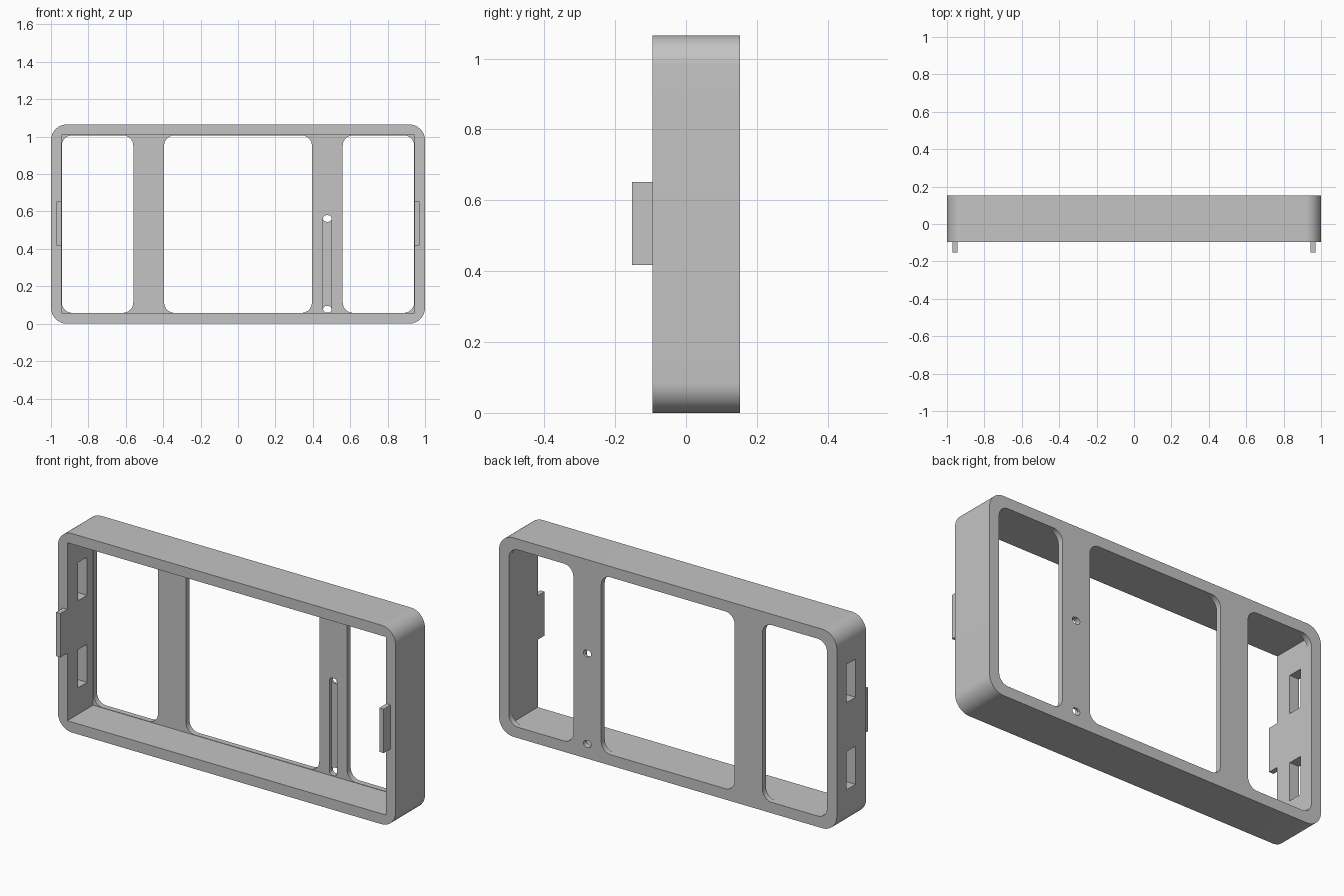
import bpy, bmesh, math

cube = bpy.data.objects.get("Cube")
if cube:
    bpy.data.objects.remove(cube, do_unlink=True)

grey = bpy.data.materials.new("matte grey")
grey.use_nodes = True
grey.diffuse_color = (0.55, 0.55, 0.55, 1)
grey.node_tree.nodes["Principled BSDF"].inputs["Base Color"].default_value = grey.diffuse_color

FRONT, BACK, HEIGHT = -0.095, 0.153, 1.065
WALL_X, FLOOR, CEILING = 0.944, 0.056, 1.009
PLATE = BACK - 0.03            # front face of the thin back plate
MID = HEIGHT / 2


def prism(name, x, y, z, radius=0, steps=10):
    """Block with its corners rounded as seen from the front; x, y, z are ranges."""
    bm = bmesh.new()
    corners = ((x[1], z[1], -1, -1), (x[0], z[1], 1, -1), (x[0], z[0], 1, 1), (x[1], z[0], -1, 1))
    verts = []
    for i, (cx, cz, sx, sz) in enumerate(corners):
        for k in range(steps + 1 if radius else 1):
            a = math.pi / 2 * (i + k / steps)
            verts.append(bm.verts.new((cx + radius * (sx + math.cos(a)), y[0],
                                       cz + radius * (sz + math.sin(a)))))
    bmesh.ops.remove_doubles(bm, verts=bm.verts[:], dist=0.0001)
    face = bm.faces.new([v for v in verts if v.is_valid])
    grown = bmesh.ops.extrude_face_region(bm, geom=[face])["geom"]
    for v in grown:
        if isinstance(v, bmesh.types.BMVert):
            v.co.y = y[1]
    bmesh.ops.recalc_face_normals(bm, faces=bm.faces[:])
    mesh = bpy.data.meshes.new(name)
    bm.to_mesh(mesh)
    bm.free()
    mesh.materials.append(grey)
    obj = bpy.data.objects.new(name, mesh)
    bpy.context.collection.objects.link(obj)
    return obj


def cut(target, cutter):
    mod = target.modifiers.new("cut", "BOOLEAN")
    mod.operation, mod.solver, mod.object = "DIFFERENCE", "EXACT", cutter
    bpy.context.view_layer.objects.active = target
    bpy.ops.object.modifier_apply(modifier=mod.name)
    bpy.data.objects.remove(cutter, do_unlink=True)


# Open tray with rounded outer corners and a square-cornered cavity
frame = prism("frame", (-1, 1), (FRONT, BACK), (0, HEIGHT), 0.085, 14)
cut(frame, prism("cavity", (-WALL_X, WALL_X), (FRONT - 0.1, PLATE), (FLOOR, CEILING)))

# Three rounded windows in the back plate, leaving two upright bars
edge = WALL_X - 0.002
for span in ((-edge, -0.56), (-0.395, 0.395), (0.56, edge)):
    cut(frame, prism("window", span, (PLATE - 0.02, BACK + 0.1), (FLOOR + 0.002, CEILING - 0.002), 0.055))

# Two slots through the right side wall
for z in (MID - 0.233, MID + 0.233):
    cut(frame, prism("side_slot", (-1.1, -0.9), (-0.005, 0.072), (z - 0.102, z + 0.102)))

# Long round-ended groove in the left bar, with a hole through at each end
cut(frame, prism("groove", (0.455, 0.5), (PLATE - 0.02, PLATE + 0.018), (0.06, 0.58), 0.0224, 8))
for z in (0.06, 0.545):
    cut(frame, prism("hole", (0.455, 0.5), (PLATE - 0.02, BACK + 0.1), (z, z + 0.035), 0.0174, 8))

bpy.ops.object.select_all(action="DESELECT")
frame.select_set(True)
bpy.context.view_layer.objects.active = frame
bpy.ops.object.shade_smooth_by_angle(angle=math.radians(30))

# Clip tabs on the front edges of the side walls
for side, name in ((1, "left_tab"), (-1, "right_tab")):
    span = sorted((side * WALL_X, side * 0.97))
    prism(name, span, (-0.153, FRONT), (0.417, 0.652))
